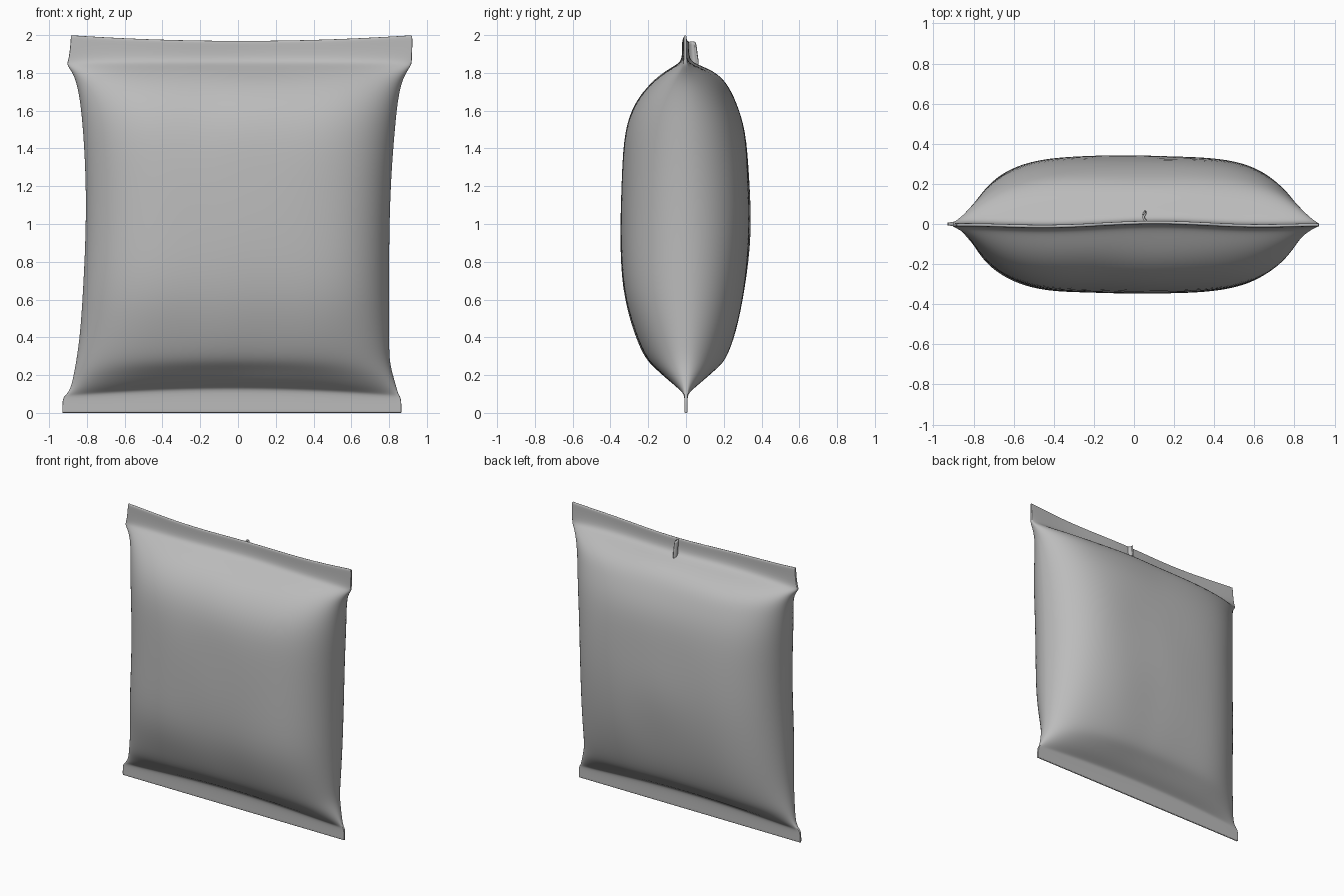
import bpy, bmesh, math
from mathutils import Vector, noise

cube = bpy.data.objects.get("Cube")
if cube:
    bpy.data.objects.remove(cube)

foil = bpy.data.materials.new("grey foil")
foil.use_nodes = True
GREY = (0.5, 0.5, 0.5, 1)
foil.diffuse_color = GREY
foil.node_tree.nodes["Principled BSDF"].inputs["Base Color"].default_value = GREY

COLS = 32      # strips across the bag
SEAM = 0.008   # half thickness of the sealed edges

# height, left edge x, right edge x, front depth, back depth
ROWS = [
    (0, -.93, .865, 0, 0),
    (.01, -.93, .865, 0, 0),
    (.08, -.93, .865, 0, 0),
    (.095, -.91, .85, .02, .02),
    (.13, -.885, .84, .08, .08),
    (.2, -.87, .82, .16, .16),
    (.28, -.855, .80, .215, .21),
    (.42, -.835, .80, .275, .265),
    (.65, -.82, .80, .345, .315),
    (.95, -.805, .80, .345, .345),
    (1.25, -.805, .81, .34, .335),
    (1.5, -.82, .83, .325, .315),
    (1.65, -.835, .845, .27, .265),
    (1.75, -.855, .865, .19, .215),
    (1.81, -.88, .895, .1, .14),
    (1.845, -.91, .92, .035, .05),
    (1.87, -.895, .92, 0, 0),
    (1.98, -.885, .925, 0, 0),
    (2, -.885, .92, 0, 0),
]


def surface_point(row, u, side):
    """Point on the bag; u runs -1..1 across, side is -1 front or 1 back."""
    z, left, right, front, back = row
    x = (left + right) / 2 + u * (right - left) / 2
    depth = front if side < 0 else back
    swell = max(0, 1 - u ** 4) ** 0.55
    y = side * (SEAM + max(0, depth - SEAM) * swell)
    arch = 1 - u * u
    if z > 1.8:        # wavy, sagging top seal
        y += 0.012 * math.sin(5 * x + 1) * arch - 0.004
    if z > 1.9:
        z -= 0.03 * arch
    if 0.07 < z < 0.25:  # bottom seal line rises in the middle
        z += 0.04 * arch
    if depth > 0.1:    # soft dents
        y += 0.012 * noise.noise(Vector((x * 2.5, side * 3, z * 2.5))) * arch
    return x, y, z


def finish(name, bm, levels):
    bmesh.ops.recalc_face_normals(bm, faces=bm.faces)
    mesh = bpy.data.meshes.new(name)
    bm.to_mesh(mesh)
    bm.free()
    mesh.materials.append(foil)
    for poly in mesh.polygons:
        poly.use_smooth = True
    obj = bpy.data.objects.new(name, mesh)
    bpy.context.collection.objects.link(obj)
    sub = obj.modifiers.new("smooth", "SUBSURF")
    sub.levels = sub.render_levels = levels
    return obj


# Pillow bag with its top and bottom seals: stacked closed rings
bm = bmesh.new()
across = [-math.cos(math.pi * i / COLS) for i in range(COLS + 1)]
rings = []
for row in ROWS:
    ring = [surface_point(row, u, -1) for u in across]
    ring += [surface_point(row, u, 1) for u in reversed(across)]
    rings.append([bm.verts.new(p) for p in ring])
count = len(rings[0])
for low, high in zip(rings, rings[1:]):
    for i in range(count):
        j = (i + 1) % count
        bm.faces.new((low[i], low[j], high[j], high[i]))
for ring in (rings[0], rings[-1]):
    for i in range(COLS):
        bm.faces.new((ring[i], ring[i + 1], ring[-2 - i], ring[-1 - i]))
finish("bag", bm, 2)

# Folded end of the back seam, standing off the top seal
bm = bmesh.new()
profile = [(.07, .005), (.05, .025), (.045, .045), (.06, .06)]
levels = [(1.83, 1.15), (1.9, .95), (1.965, .85)]
grid = [[bm.verts.new((x, y * k, z)) for x, y in profile] for z, k in levels]
for low, high in zip(grid, grid[1:]):
    for i in range(len(profile) - 1):
        bm.faces.new((low[i], low[i + 1], high[i + 1], high[i]))
fold = finish("back_seam_fold", bm, 2)
thick = fold.modifiers.new("thickness", "SOLIDIFY")
thick.thickness = 0.01
thick.offset = 0
